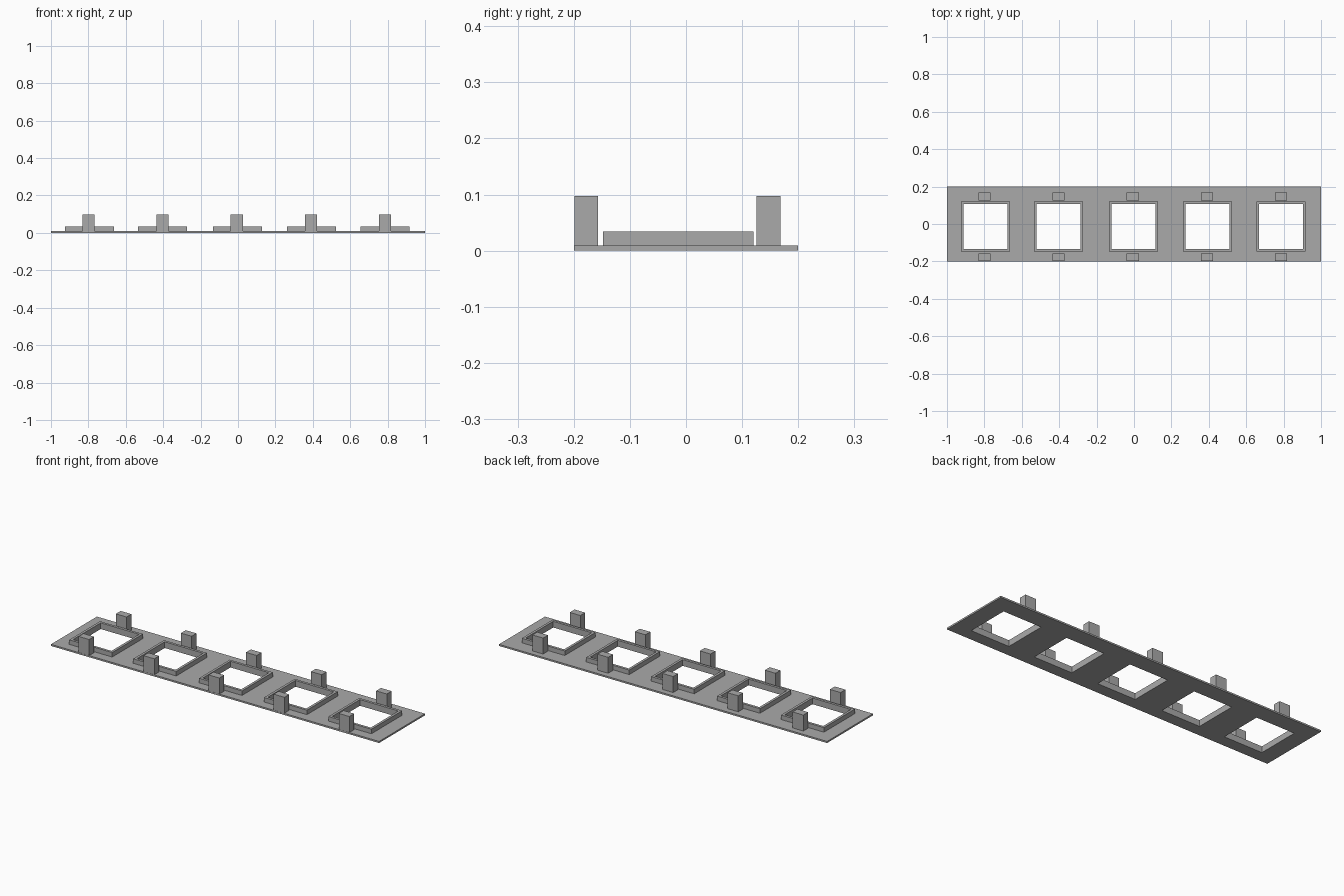
import bpy
import bmesh

cube = bpy.data.objects.get("Cube")
if cube:
    bpy.data.objects.remove(cube, do_unlink=True)

GREY = (0.4, 0.4, 0.4, 1)
mat = bpy.data.materials.new("plain grey")
mat.use_nodes = True
mat.diffuse_color = GREY
mat.node_tree.nodes["Principled BSDF"].inputs["Base Color"].default_value = GREY


def slab(name, xs, ys, z0, z1, is_hole=lambda i, j: False):
    """Slab cut into cells at xs and ys, with the hole cells left open."""
    bm = bmesh.new()
    grid = [[bm.verts.new((x, y, z0)) for y in ys] for x in xs]
    for i in range(len(xs) - 1):
        for j in range(len(ys) - 1):
            if not is_hole(i, j):
                bm.faces.new((grid[i][j], grid[i][j + 1],
                              grid[i + 1][j + 1], grid[i + 1][j]))
    # Raise a copy of the cells, keeping the lower faces as the underside
    under = bm.faces[:]
    raised = bmesh.ops.extrude_face_region(bm, geom=under, use_keep_orig=True)["geom"]
    top = [g for g in raised if isinstance(g, bmesh.types.BMVert)]
    bmesh.ops.translate(bm, verts=top, vec=(0, 0, z1 - z0))
    bmesh.ops.recalc_face_normals(bm, faces=bm.faces)
    mesh = bpy.data.meshes.new(name)
    bm.to_mesh(mesh)
    bm.free()
    mesh.materials.append(mat)
    obj = bpy.data.objects.new(name, mesh)
    bpy.context.collection.objects.link(obj)
    return obj


PLATE_TOP, RIM_TOP, POST_TOP = 0.009, 0.034, 0.097
RIM_Y = (-0.148, 0.12)
WALL = 0.014
HALF_RIM = 0.131
HALF_POST = 0.0325
hole_y = (RIM_Y[0] + WALL, RIM_Y[1] - WALL)
rim_centres = (-0.794, -0.404, -0.003, 0.393, 0.786)

# Base plate with a row of square openings
cuts = [-1]
for c in rim_centres:
    cuts += [c - HALF_RIM + WALL, c + HALF_RIM - WALL]
cuts.append(1)
slab("base_plate", cuts, (-0.2, *hole_y, 0.2), 0, PLATE_TOP,
     lambda i, j: i % 2 == 1 and j == 1)

for n, c in enumerate(rim_centres, 1):
    # Raised rim around the opening
    slab(f"opening_rim_{n}",
         (c - HALF_RIM, c - HALF_RIM + WALL, c + HALF_RIM - WALL, c + HALF_RIM),
         (RIM_Y[0], *hole_y, RIM_Y[1]), PLATE_TOP, RIM_TOP,
         lambda i, j: i == 1 and j == 1)
    # Pair of posts in front of and behind the opening
    px = -0.8 + 0.3965 * (n - 1)
    for side, ys in (("front", (-0.199, -0.157)), ("back", (0.126, 0.168))):
        slab(f"{side}_post_{n}", (px - HALF_POST, px + HALF_POST), ys,
             PLATE_TOP, POST_TOP)
